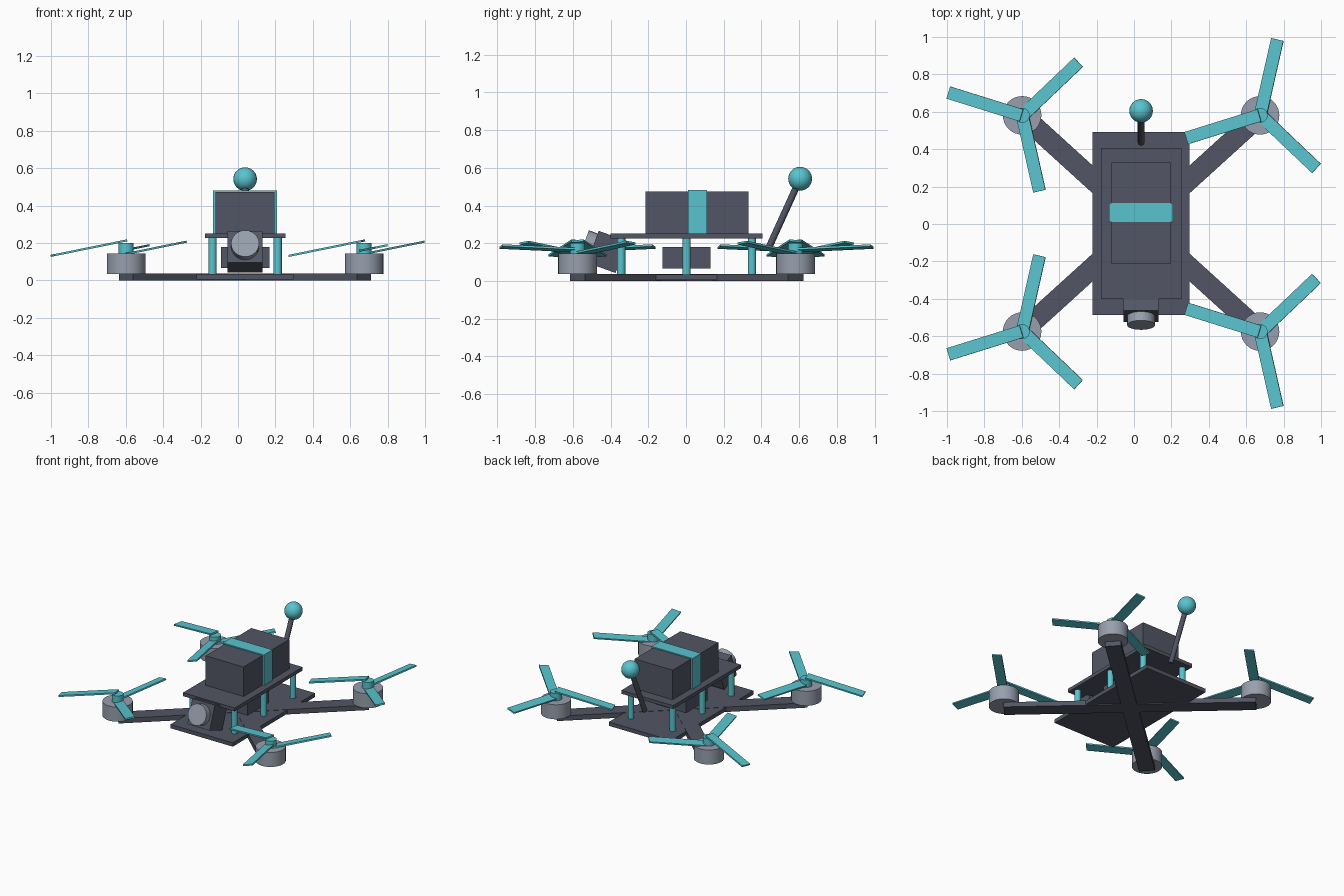
import bpy
import math
from mathutils import Matrix, Vector

if "Cube" in bpy.data.objects:
    bpy.data.objects.remove(bpy.data.objects["Cube"], do_unlink=True)


def make_material(name, rgb):
    mat = bpy.data.materials.new(name)
    mat.use_nodes = True
    mat.diffuse_color = (*rgb, 1)
    mat.node_tree.nodes["Principled BSDF"].inputs["Base Color"].default_value = (*rgb, 1)
    return mat


CARBON = make_material("carbon grey", (0.085, 0.094, 0.128))
TEAL = make_material("teal", (0.10, 0.55, 0.62))
METAL = make_material("metal grey", (0.31, 0.35, 0.42))

CX, CY = 0.038, 0.003  # centre of the frame


def finish(name, mat, smooth=False):
    obj = bpy.context.object
    obj.name = name
    obj.data.materials.append(mat)
    if smooth:
        bpy.ops.object.shade_smooth_by_angle(angle=math.radians(35))
    return obj


def box(name, centre, size, mat, turn=None):
    bpy.ops.mesh.primitive_cube_add(size=1)
    obj = finish(name, mat)
    spin = turn.to_4x4() if turn else Matrix()
    obj.matrix_world = Matrix.Translation(centre) @ spin @ Matrix.Diagonal((*size, 1))
    return obj


def slab(name, y, half_x, half_y, low, high, mat):
    return box(name, (CX, y, (low + high) / 2), (half_x * 2, half_y * 2, high - low), mat)


def rod(name, start, end, radius, mat, sides=24):
    start, end = Vector(start), Vector(end)
    axis = end - start
    bpy.ops.mesh.primitive_cylinder_add(vertices=sides, radius=radius, depth=axis.length)
    obj = finish(name, mat, True)
    turn = axis.to_track_quat("Z", "Y").to_matrix().to_4x4()
    obj.matrix_world = Matrix.Translation((start + end) / 2) @ turn
    return obj


# Frame plates, electronics stack, battery and its strap
slab("bottom_plate", CY, 0.259, 0.489, 0.006, 0.035, CARBON)
slab("top_plate", CY, 0.215, 0.403, 0.226, 0.252, CARBON)
slab("electronics_stack", CY, 0.13, 0.128, 0.067, 0.179, CARBON)
slab("battery", 0.058, 0.158, 0.272, 0.252, 0.474, CARBON)
slab("battery_strap", 0.061, 0.171, 0.051, 0.252, 0.482, TEAL)

# Standoffs between the plates
for side in (-1, 1):
    for row in (-1, 0, 1):
        x, y = CX + side * 0.174, CY + row * 0.347
        rod("standoff", (x, y, 0.034), (x, y, 0.228), 0.022, TEAL, 16)

# Arms, motors and tilted three-blade propellers
MOTOR_X, MOTOR_Y = 0.636, 0.578
BLADE = 0.416
TILT = Matrix.Rotation(-0.2, 3, "Y")
for sx in (-1, 1):
    for sy in (-1, 1):
        x, y = CX + sx * MOTOR_X, CY + sy * MOTOR_Y
        yaw = Matrix.Rotation(math.atan2(sy * MOTOR_Y, sx * MOTOR_X), 3, "Z")
        box("arm", ((x + CX) / 2, (y + CY) / 2, 0.0185),
            (math.hypot(MOTOR_X, MOTOR_Y), 0.11, 0.037), CARBON, yaw)
        rod("motor", (x, y, 0.036), (x, y, 0.145), 0.103, METAL, 32)
        rod("propeller_hub", (x, y, 0.145), (x, y, 0.2), 0.04, TEAL)
        for k in range(3):
            angle = sx * sy * math.radians(77 + 120 * k)
            reach = BLADE / 2
            centre = (x + reach * math.cos(angle), y + reach * math.sin(angle), 0.173)
            box("propeller_blade", centre, (BLADE, 0.068, 0.011), TEAL,
                TILT @ Matrix.Rotation(angle, 3, "Z"))

# Camera, pitched upward
PITCH = Matrix.Rotation(-0.345, 3, "X")
camera_centre = Vector((CX, -0.418, 0.154))
box("camera_body", camera_centre, (0.187, 0.16, 0.18), CARBON, PITCH)
rod("camera_lens", camera_centre, camera_centre + PITCH @ Vector((0, -0.13, 0)), 0.075, METAL)

# Antenna with a ball tip
tip = (CX, 0.605, 0.542)
rod("antenna_stalk", (CX, 0.435, 0.168), tip, 0.018, CARBON, 16)
bpy.ops.mesh.primitive_uv_sphere_add(segments=24, ring_count=16, radius=0.063, location=tip)
finish("antenna_ball", TEAL, True)
